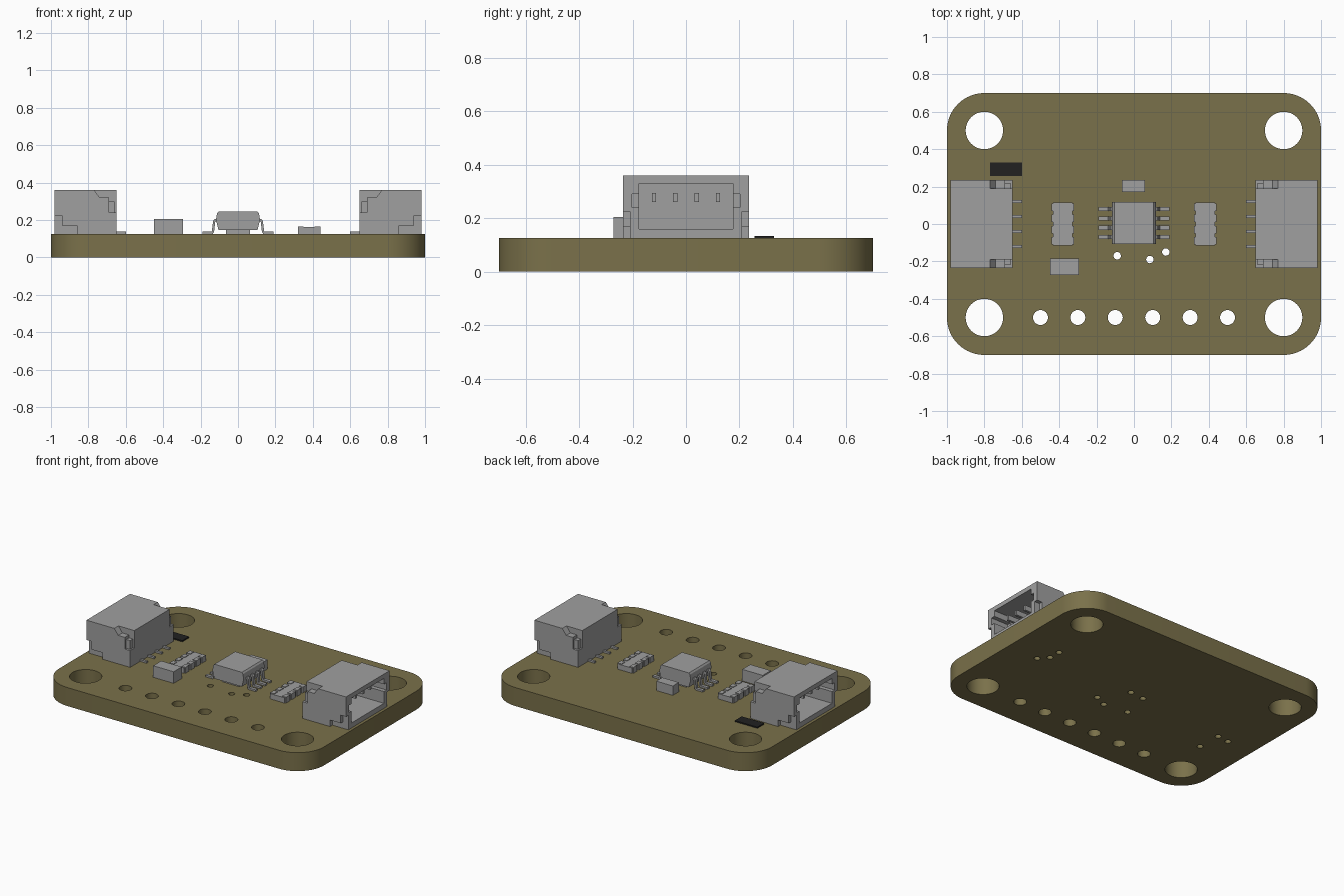
import bpy, bmesh
from math import sin, cos, pi

cube = bpy.data.objects.get("Cube")
if cube:
    bpy.data.objects.remove(cube, do_unlink=True)

TOP = 0.126  # upper face of the board


def material(name, rgb):
    m = bpy.data.materials.new(name)
    m.use_nodes = True
    color = (*rgb, 1)
    m.diffuse_color = color
    m.node_tree.nodes["Principled BSDF"].inputs["Base Color"].default_value = color
    return m


OLIVE = material("olive board", (0.195, 0.165, 0.069))
GREY = material("component grey", (0.35, 0.35, 0.35))
BLACK = material("marking black", (0.015, 0.015, 0.015))


def finish(bm, name, mat):
    bmesh.ops.recalc_face_normals(bm, faces=bm.faces)
    mesh = bpy.data.meshes.new(name)
    bm.to_mesh(mesh)
    bm.free()
    ob = bpy.data.objects.new(name, mesh)
    bpy.context.collection.objects.link(ob)
    mesh.materials.append(mat)
    return ob


def add_box(bm, x0, x1, y0, y1, z0, z1):
    verts = bmesh.ops.create_cube(bm, size=1)["verts"]
    for v in verts:
        v.co = ((x0 + x1) / 2 + v.co.x * (x1 - x0),
                (y0 + y1) / 2 + v.co.y * (y1 - y0),
                (z0 + z1) / 2 + v.co.z * (z1 - z0))


def add_prism(bm, profile, y0, y1, s=1):
    """Extrude an x-z profile along y; s = -1 flips it in x."""
    a = [bm.verts.new((s * x, y0, z)) for x, z in profile]
    b = [bm.verts.new((s * x, y1, z)) for x, z in profile]
    bm.faces.new(a)
    bm.faces.new(b[::-1])
    for i in range(len(a)):
        j = (i + 1) % len(a)
        bm.faces.new((a[i], b[i], b[j], a[j]))


def boxes(name, mat, *dims):
    bm = bmesh.new()
    for d in dims:
        add_box(bm, *d)
    return finish(bm, name, mat)


def arc(cx, cy, r, start, end, n):
    return [(cx + r * cos(start + (end - start) * i / n),
             cy + r * sin(start + (end - start) * i / n)) for i in range(n + 1)]


# Board with rounded corners, mounting holes, header holes and vias
outline = []
for i, (sx, sy) in enumerate([(1, 1), (-1, 1), (-1, -1), (1, -1)]):
    outline += arc(0.8 * sx, 0.5 * sy, 0.2, i * pi / 2, (i + 1) * pi / 2, 16)
holes = [(x, y, 0.1, 48) for x in (-0.8, 0.8) for y in (-0.5, 0.5)]
holes += [(-0.5 + 0.2 * i, -0.5, 0.04, 32) for i in range(6)]
vias = [(-0.09, -0.17), (0.085, -0.19), (0.17, -0.15), (0.05, 0.03), (-0.055, 0.02),
        (0.766, -0.02), (0.713, 0.04), (0.71, 0.124),
        (-0.713, -0.04), (-0.8, -0.05), (-0.707, -0.207)]
holes += [(x, y, 0.02, 20) for x, y in vias]
bm = bmesh.new()
for loop in [outline] + [arc(x, y, r, 0, 2 * pi, n)[:-1] for x, y, r, n in holes]:
    vs = [bm.verts.new((x, y, 0)) for x, y in loop]
    for i, v in enumerate(vs):
        bm.edges.new((v, vs[i - 1]))
bmesh.ops.triangle_fill(bm, use_beauty=True, edges=bm.edges[:])
ext = bmesh.ops.extrude_face_region(bm, geom=bm.faces[:])
for v in ext["geom"]:
    if isinstance(v, bmesh.types.BMVert):
        v.co.z = TOP
board = finish(bm, "board", OLIVE)
bpy.context.view_layer.objects.active = board
board.select_set(True)
bpy.ops.object.shade_smooth_by_angle(angle=0.6)
board.select_set(False)

# Side-entry connectors: hollow housing with stepped notches, blades and tails
PIN_Y = (-0.12, -0.04, 0.04, 0.12)
REAR_NOTCH = [(0.77, 0.36), (0.74, 0.32), (0.69, 0.32), (0.69, 0.24),
              (0.64, 0.24), (0.64, 0.4), (0.77, 0.4)]
FRONT_NOTCH = [(1, 0.225), (0.94, 0.225), (0.94, 0.17), (0.86, 0.17), (0.86, 0.11), (1, 0.11)]


def span(s, a, b):
    return (a, b) if s > 0 else (-b, -a)


def connector(side, s):
    housing = boxes(side + "_connector_housing", GREY,
                    (*span(s, 0.65, 0.98), -0.235, 0.235, TOP, 0.36))
    cutters = []
    bm = bmesh.new()
    add_box(bm, *span(s, 0.72, 1), -0.175, 0.175, 0.16, 0.33)
    cutters.append(finish(bm, "cavity_cutter", GREY))
    bm = bmesh.new()
    add_box(bm, *span(s, 0.85, 1.01), -0.203, 0.203, 0.24, 0.29)
    cutters.append(finish(bm, "slot_cutter", GREY))
    bm = bmesh.new()
    for y0, y1 in ((-0.3, -0.19), (0.19, 0.3)):
        add_prism(bm, REAR_NOTCH, y0, y1, s)
    for y0, y1 in ((-0.3, -0.21), (0.21, 0.3)):
        add_prism(bm, FRONT_NOTCH, y0, y1, s)
    cutters.append(finish(bm, "notch_cutter", GREY))
    bpy.context.view_layer.objects.active = housing
    for c in cutters:
        mod = housing.modifiers.new(c.name, "BOOLEAN")
        mod.operation, mod.solver, mod.object = "DIFFERENCE", "EXACT", c
        bpy.ops.object.modifier_apply(modifier=mod.name)
        bpy.data.objects.remove(c, do_unlink=True)
    boxes(side + "_connector_blades", GREY,
          *[(*span(s, 0.71, 0.92), y - 0.008, y + 0.008, 0.26, 0.295) for y in PIN_Y])
    boxes(side + "_connector_tails", GREY,
          *[(*span(s, 0.6, 0.66), y - 0.008, y + 0.008, TOP, 0.138) for y in PIN_Y])
    boxes(side + "_connector_tabs", GREY,
          *[(*span(s, 0.66, 0.77), y - 0.015, y + 0.015, TOP, 0.3) for y in (-0.205, 0.205)])


connector("left", 1)
connector("right", -1)

# Central chip: bevelled body, thermal pad and bent legs
bm = bmesh.new()
add_prism(bm, [(-0.104, 0.147), (0.104, 0.147), (0.118, 0.2), (0.112, 0.235),
               (0.104, 0.245), (-0.104, 0.245), (-0.112, 0.235), (-0.118, 0.2)], -0.107, 0.118)
finish(bm, "chip_body", GREY)
boxes("chip_pad", GREY, (-0.065, 0.065, -0.08, 0.09, TOP, 0.15))
LEG = [(0.11, 0.205), (0.125, 0.205), (0.133, 0.195), (0.14, 0.138), (0.19, 0.138),
       (0.19, TOP), (0.135, TOP), (0.128, 0.135), (0.122, 0.19), (0.11, 0.193)]
bm = bmesh.new()
for s in (-1, 1):
    for y in (-0.07, -0.02, 0.03, 0.08):
        add_prism(bm, LEG, y - 0.011, y + 0.011, s)
finish(bm, "chip_legs", GREY)

# Resistor arrays with four terminals on each long side
for side, cx in (("left", 0.38), ("right", -0.38)):
    dims = [(cx - 0.052, cx + 0.052, -0.116, 0.116, TOP, 0.162)]
    for y in (-0.09, -0.03, 0.03, 0.09):
        for x0, x1 in ((-0.06, -0.03), (0.03, 0.06)):
            dims.append((cx + x0, cx + x1, y - 0.02, y + 0.02, TOP, 0.166))
    boxes(side + "_resistor_array", GREY, *dims)

# Block capacitors and the printed marking
boxes("front_capacitor", GREY, (-0.45, -0.295, -0.272, -0.185, TOP, 0.205))
boxes("back_capacitor", GREY, (-0.065, 0.06, 0.17, 0.235, TOP, 0.19))
boxes("polarity_mark", BLACK, (-0.77, -0.6, 0.256, 0.33, TOP, 0.134))
